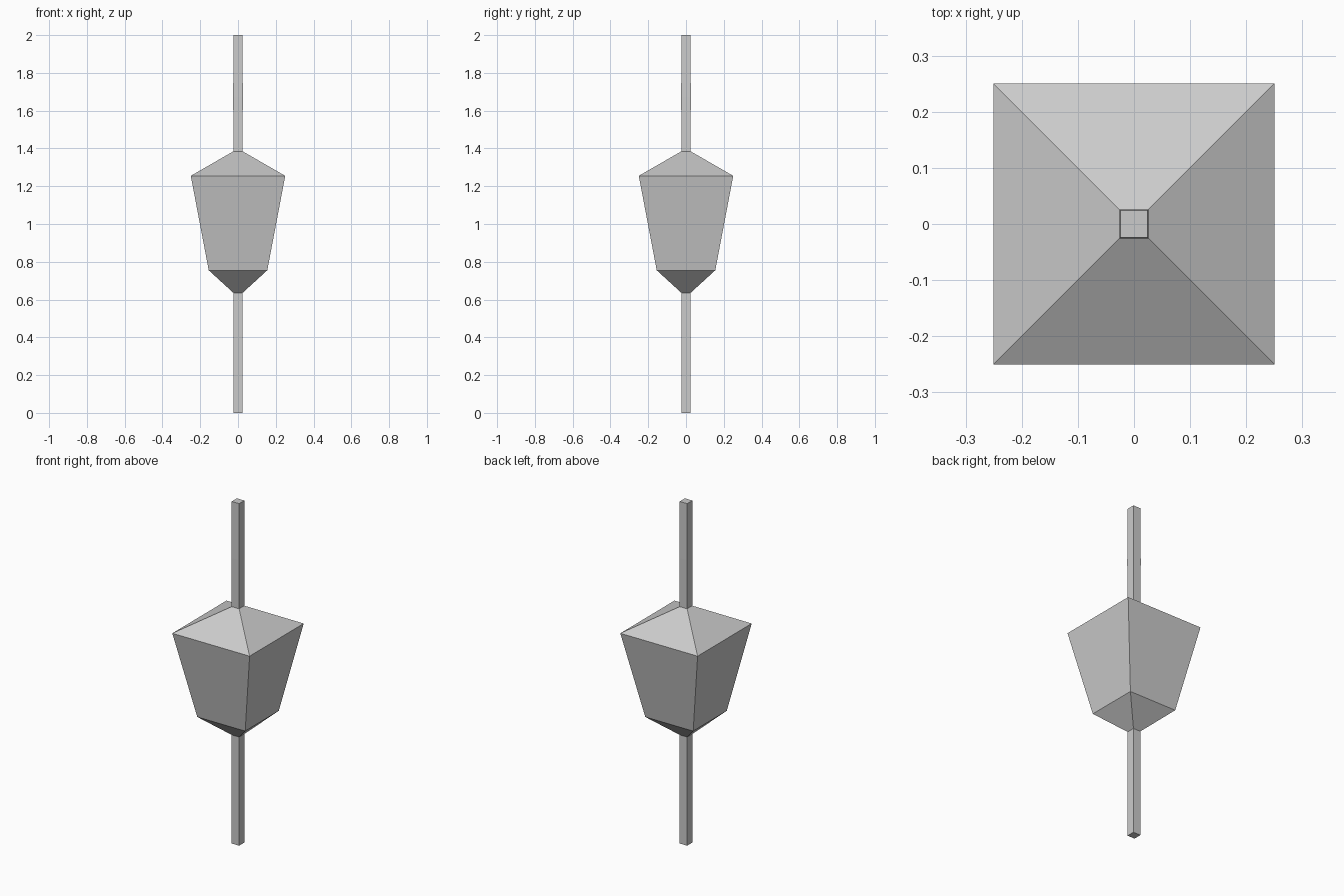
import bpy
import bmesh

cube = bpy.data.objects.get("Cube")
if cube:
    bpy.data.objects.remove(cube, do_unlink=True)

grey = bpy.data.materials.new("plain_grey")
grey.use_nodes = True
colour = (0.6, 0.6, 0.6, 1)
grey.diffuse_color = colour
grey.node_tree.nodes["Principled BSDF"].inputs["Base Color"].default_value = colour

ROD = 0.024


def square_loft(name, profile):
    """Closed square-section solid through (half width, height) pairs."""
    bm = bmesh.new()
    rings = [[bm.verts.new((sx * h, sy * h, z))
              for sx, sy in ((-1, -1), (1, -1), (1, 1), (-1, 1))]
             for h, z in profile]
    for low, high in zip(rings, rings[1:]):
        for i in range(4):
            j = (i + 1) % 4
            bm.faces.new((low[i], low[j], high[j], high[i]))
    bm.faces.new(rings[0][::-1])
    bm.faces.new(rings[-1])
    mesh = bpy.data.meshes.new(name)
    bm.to_mesh(mesh)
    bm.free()
    mesh.materials.append(grey)
    obj = bpy.data.objects.new(name, mesh)
    bpy.context.collection.objects.link(obj)


# One continuous solid: lower rod, tapered lantern, sloped cap, upper rod
square_loft("hanging_lantern", [
    (ROD, 0), (ROD, 0.635), (0.155, 0.755), (0.25, 1.255),
    (ROD, 1.385), (0.0255, 1.67), (ROD, 2),
])
